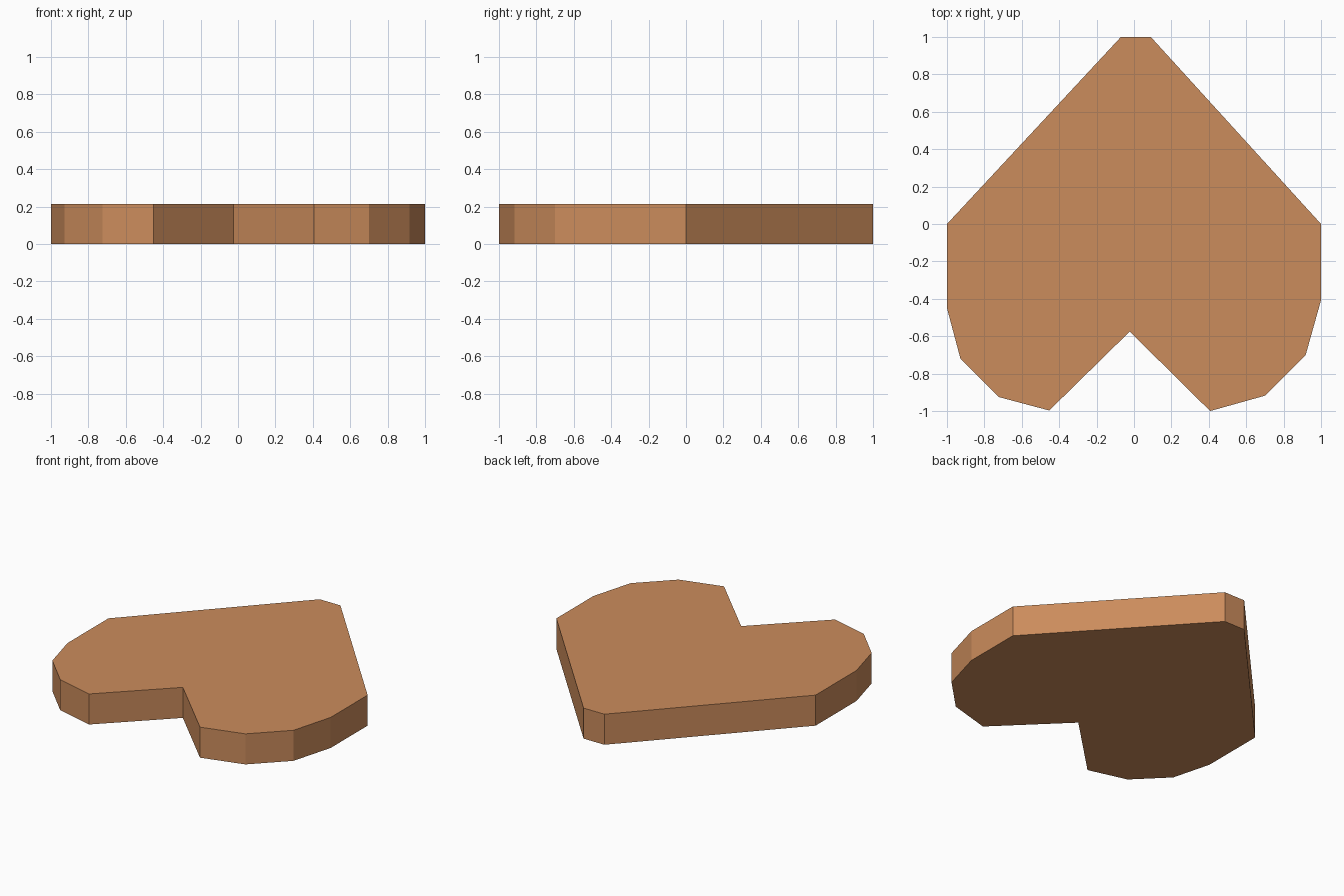
import bpy, bmesh

if "Cube" in bpy.data.objects:
    bpy.data.objects.remove(bpy.data.objects["Cube"])

HEIGHT = 0.213

# Single flat tan colour
tan = bpy.data.materials.new("warm_tan")
tan.diffuse_color = (0.60, 0.263, 0.107, 1)
tan.use_nodes = True
tan.node_tree.nodes["Principled BSDF"].inputs["Base Color"].default_value = tan.diffuse_color

# Heart outline: blunt tip at the back, notch between two faceted lobes at the front
outline = [(-0.07, 1), (-1, 0), (-1, -0.45), (-0.928, -0.72), (-0.724, -0.925),
           (-0.453, -0.997), (-0.023, -0.575), (0.407, -1), (0.70, -0.918),
           (0.918, -0.70), (1, -0.407), (1, 0), (0.09, 1)]

# Extrude the outline into a solid slab
bm = bmesh.new()
base = bm.faces.new([bm.verts.new((x, y, 0)) for x, y in outline])
ext = bmesh.ops.extrude_face_region(bm, geom=[base], use_keep_orig=True)
top = [g for g in ext["geom"] if isinstance(g, bmesh.types.BMVert)]
bmesh.ops.translate(bm, verts=top, vec=(0, 0, HEIGHT))
bmesh.ops.recalc_face_normals(bm, faces=bm.faces)

mesh = bpy.data.meshes.new("heart_slab")
bm.to_mesh(mesh)
bm.free()
mesh.materials.append(tan)
bpy.context.collection.objects.link(bpy.data.objects.new("heart_slab", mesh))
